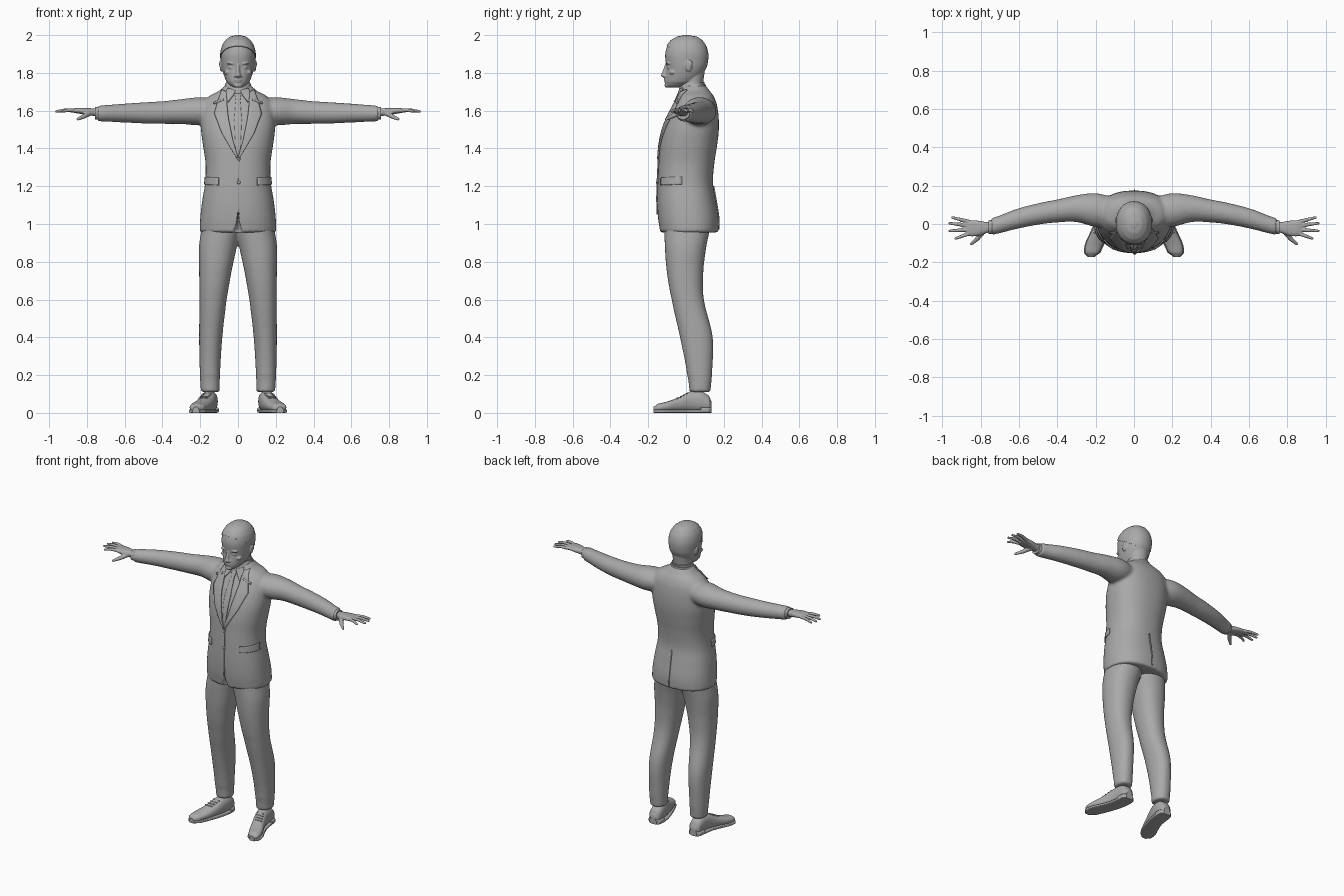
import bpy, bmesh, math
from mathutils import Vector, Matrix
from mathutils.bvhtree import BVHTree

cube = bpy.data.objects.get("Cube")
if cube:
    bpy.data.objects.remove(cube, do_unlink=True)

grey = bpy.data.materials.new("plain_grey")
grey.use_nodes = True
COLOR = (0.4, 0.4, 0.4, 1)
grey.diffuse_color = COLOR
grey.node_tree.nodes["Principled BSDF"].inputs["Base Color"].default_value = COLOR


def finish(bm, name, voxel=0, smooth=0, thick=0):
    """Turn a bmesh into a named, shaded object."""
    bmesh.ops.recalc_face_normals(bm, faces=bm.faces)
    me = bpy.data.meshes.new(name)
    bm.to_mesh(me)
    bm.free()
    me.materials.append(grey)
    me.shade_smooth()
    if not voxel:
        me.set_sharp_from_angle(angle=math.radians(45))
    ob = bpy.data.objects.new(name, me)
    bpy.context.collection.objects.link(ob)
    if voxel:
        m = ob.modifiers.new("fuse", 'REMESH')
        m.mode, m.voxel_size, m.use_smooth_shade = 'VOXEL', voxel, True
    if smooth:
        m = ob.modifiers.new("soften", 'SMOOTH')
        m.factor, m.iterations = 0.5, smooth
    if thick:
        m = ob.modifiers.new("thickness", 'SOLIDIFY')
        m.thickness, m.offset = thick, 0
    return ob


def loft(bm, axis, rings, p=2, seg=32, steps=5):
    """Skin smooth superellipse rings (t, a, b, ra, rb) along an axis."""
    rings = [Vector(r) for r in rings]
    dense = []
    for i in range(len(rings) - 1):
        a, b = rings[i], rings[i + 1]
        before, after = rings[max(i - 1, 0)], rings[min(i + 2, len(rings) - 1)]
        for k in range(steps):
            t = k / steps
            v = 0.5 * (2 * a + (b - before) * t + (2 * before - 5 * a + 4 * b - after) * t * t
                       + (3 * a - before - 3 * b + after) * t ** 3)
            v[0] = a[0] + (b[0] - a[0]) * t
            dense.append(v)
    dense.append(rings[-1])
    loops = []
    for t, a, b, ra, rb in dense:
        row = []
        for k in range(seg):
            c, s = math.cos(math.tau * k / seg), math.sin(math.tau * k / seg)
            u = a + ra * math.copysign(abs(c) ** (2 / p), c)
            v = b + rb * math.copysign(abs(s) ** (2 / p), s)
            row.append(bm.verts.new({'x': (t, u, v), 'y': (u, t, v), 'z': (u, v, t)}[axis]))
        loops.append(row)
    for r0, r1 in zip(loops, loops[1:]):
        for k in range(seg):
            n = (k + 1) % seg
            bm.faces.new((r0[k], r0[n], r1[n], r1[k]))
    bm.faces.new(loops[0])
    bm.faces.new(loops[-1])


def span(z, x0, x1, y0, y1):
    return (z, (x0 + x1) / 2, (y0 + y1) / 2, (x1 - x0) / 2, (y1 - y0) / 2)


def ball(bm, c, r):
    m = Matrix.Translation(c) @ Matrix.Diagonal((*r, 1))
    bmesh.ops.create_uvsphere(bm, u_segments=20, v_segments=12, radius=1, matrix=m)


def rod(bm, p, q, r0, r1):
    """Tapered rod with round ends."""
    p, q = Vector(p), Vector(q)
    m = Matrix.Translation((p + q) / 2) @ (q - p).to_track_quat('Z', 'Y').to_matrix().to_4x4()
    bmesh.ops.create_cone(bm, cap_ends=True, segments=14, radius1=r0, radius2=r1,
                          depth=(q - p).length, matrix=m)
    ball(bm, p, (r0,) * 3)
    ball(bm, q, (r1,) * 3)


def mirror(bm):
    new = bmesh.ops.duplicate(bm, geom=bm.verts[:] + bm.edges[:] + bm.faces[:])["geom"]
    verts = [g for g in new if isinstance(g, bmesh.types.BMVert)]
    bmesh.ops.scale(bm, vec=(-1, 1, 1), verts=verts)
    bmesh.ops.reverse_faces(bm, faces=[g for g in new if isinstance(g, bmesh.types.BMFace)])


# Jacket: trunk and sleeves fused into one cloth surface
bm = bmesh.new()
trunk = [(.955, .203, -.138, .172), (1.03, .2, -.148, .172), (1.12, .19, -.152, .158),
         (1.22, .174, -.15, .143), (1.32, .172, -.145, .15), (1.42, .186, -.138, .165),
         (1.5, .196, -.122, .174), (1.58, .195, -.092, .172), (1.64, .185, -.06, .162),
         (1.68, .15, -.038, .145), (1.705, .1, -.028, .125), (1.735, .07, -.02, .105)]
loft(bm, 'z', [span(z, -w, w, f, b) for z, w, f, b in trunk], p=2.3, seg=48)
sleeve = [(.1, .065, 1.6, .075, .06), (.2, .073, 1.597, .088, .074), (.3, .08, 1.595, .07, .066),
          (.4, .068, 1.59, .06, .06), (.5, .052, 1.588, .056, .056), (.62, .024, 1.587, .052, .049),
          (.745, -.013, 1.585, .044, .042)]
arm = bmesh.new()
loft(arm, 'x', sleeve)
mirror(arm)
tmp = bpy.data.meshes.new("sleeves")
arm.to_mesh(tmp)
arm.free()
bm.from_mesh(tmp)
bpy.data.meshes.remove(tmp)
jacket = finish(bm, "jacket", voxel=.009, smooth=6)

# Rounded opening at the jacket's front hem
bm = bmesh.new()
loft(bm, 'z', [(z, 0, -.17, w, .06) for z, w in ((.93, .045), (.965, .03), (1.0, .012), (1.06, .002))], seg=16)
cutter = finish(bm, "hem_cutter")
cutter.hide_render = True
cutter.hide_set(True)
cut = jacket.modifiers.new("hem_opening", 'BOOLEAN')
cut.operation, cut.object = 'DIFFERENCE', cutter

cloth = BVHTree.FromObject(jacket, bpy.context.evaluated_depsgraph_get())


def on_cloth(u, z, mode, lift):
    """Point lifted off the jacket; u is x for front/back and an angle for side."""
    if mode == "side":
        d = Vector((-math.sin(u), math.cos(u), 0))
        start = Vector((0, 0, z)) - d
    else:
        d = Vector((0, 1 if mode == "front" else -1, 0))
        start = Vector((u, 0, z)) - d
    hit = cloth.ray_cast(start, d)[0] or Vector((u, -.02, z))
    return hit - d * lift


def drape(name, edge_a, edge_b, mode="front", lift=.003, thick=.006, both=False, n=8):
    """Thin plate between two edges, laid on the jacket."""
    bm = bmesh.new()
    rows = []
    for i in range(len(edge_a) - 1):
        for k in range(n + (i == len(edge_a) - 2)):
            a = Vector(edge_a[i]).lerp(Vector(edge_a[i + 1]), k / n)
            b = Vector(edge_b[i]).lerp(Vector(edge_b[i + 1]), k / n)
            rows.append([bm.verts.new(on_cloth(*a.lerp(b, j / 6), mode, lift)) for j in range(7)])
    for r0, r1 in zip(rows, rows[1:]):
        for j in range(6):
            bm.faces.new((r0[j], r0[j + 1], r1[j + 1], r1[j]))
    if both:
        mirror(bm)
    return finish(bm, name, thick=thick)


# Jacket details
drape("lapels", [(.06, 1.7), (.058, 1.63), (.05, 1.56), (.028, 1.45), (.001, 1.355)],
      [(.085, 1.71), (.108, 1.645), (.125, 1.585), (.085, 1.48), (.006, 1.345)], lift=.005, thick=.009, both=True)
drape("collar_notches", [(.075, 1.655), (.128, 1.635)], [(.078, 1.665), (.128, 1.645)], lift=.01, both=True)
drape("pocket_flaps", [(.66, 1.245), (1.45, 1.25)], [(.66, 1.205), (1.45, 1.21)], "side", both=True)
drape("front_edge", [(0, 1.35), (.003, 1.05)], [(.007, 1.35), (.008, 1.05)])
drape("back_vent", [(0, 1.2), (0, .97)], [(.006, 1.2), (.006, .97)], "back")
drape("tie", [(-.017, 1.69), (-.011, 1.655), (-.02, 1.55), (-.012, 1.4), (-.001, 1.36)],
      [(.017, 1.69), (.011, 1.655), (.02, 1.55), (.012, 1.4), (.001, 1.36)])
drape("shirt_collar_points", [(.012, 1.705), (.022, 1.685), (.052, 1.645)],
      [(.055, 1.72), (.062, 1.7), (.058, 1.65)], lift=.008, thick=.008, both=True)
bm = bmesh.new()
for z in (1.345, 1.22):
    ball(bm, on_cloth(.004, z, "front", .004), (.009, .005, .009))
finish(bm, "jacket_buttons")

# Collars around the neck
bm = bmesh.new()
loft(bm, 'z', [(1.69, 0, .04, .09, .078), (1.715, 0, .042, .08, .068), (1.74, 0, .046, .068, .058)])
finish(bm, "jacket_collar")
bm = bmesh.new()
loft(bm, 'z', [(1.69, 0, .028, .072, .07), (1.73, 0, .032, .068, .064), (1.752, 0, .038, .064, .06)])
finish(bm, "shirt_collar")

# Trousers
bm = bmesh.new()
leg = [(.11, .097, .197, .018, .13), (.2, .095, .202, .006, .138), (.4, .083, .206, -.032, .142),
       (.6, .06, .204, -.076, .095), (.75, .034, .206, -.102, .092), (.88, .006, .207, -.112, .108),
       (1.0, -.02, .19, -.115, .13)]
loft(bm, 'z', [span(*r) for r in leg], p=2.2)
mirror(bm)
finish(bm, "trousers", voxel=.009, smooth=5)

# Shoes: heel-to-toe sections of y, centre x, half width, top
last = [(.136, .148, .02, .06), (.122, .148, .036, .09), (.08, .149, .042, .115), (.02, .158, .042, .112),
        (-.04, .178, .044, .082), (-.1, .203, .046, .06), (-.15, .218, .037, .048), (-.172, .223, .014, .032)]
bm = bmesh.new()
loft(bm, 'y', [(y, x, (top + .006) / 2, w, (top - .006) / 2) for y, x, w, top in last], p=2.3)
mirror(bm)
finish(bm, "shoe_uppers")
bm = bmesh.new()
loft(bm, 'y', [(y, x, .009, w + .005, .009) for y, x, w, _ in last], p=5)
loft(bm, 'y', [(y, x, .015, w + .006, .015) for y, x, w, _ in last[:3]], p=5)
mirror(bm)
finish(bm, "shoe_soles")
bm = bmesh.new()
for i in range(4):
    y, z, x = .005 - .017 * i, .108 - .008 * i, .163 + .007 * i
    rod(bm, (x - .022, y, z - .006), (x + .022, y, z - .006), .004, .004)
mirror(bm)
finish(bm, "shoe_laces")

# Hands and shirt cuffs
bm = bmesh.new()
loft(bm, 'x', [(.72, -.012, 1.588, .026, .022), (.765, -.018, 1.592, .028, .02),
               (.81, -.022, 1.597, .039, .018), (.85, -.022, 1.6, .042, .015), (.872, -.02, 1.6, .038, .011)], p=2.4)
for knuckle, tip in (((.86, .012), (.947, .034)), ((.868, -.008), (.962, .004)),
                     ((.868, -.03), (.962, -.036)), ((.86, -.05), (.93, -.076))):
    mid = ((knuckle[0] + tip[0]) / 2, (knuckle[1] + tip[1]) / 2, 1.603)
    rod(bm, (*knuckle, 1.6), mid, .0105, .0095)
    rod(bm, mid, (*tip, 1.596), .0095, .007)
rod(bm, (.785, -.035, 1.588), (.815, -.075, 1.57), .016, .012)
rod(bm, (.815, -.075, 1.57), (.848, -.104, 1.555), .012, .008)
mirror(bm)
finish(bm, "hands", voxel=.004, smooth=3)
bm = bmesh.new()
loft(bm, 'x', [(.73, -.013, 1.586, .037, .035), (.758, -.017, 1.587, .036, .033)], p=2.2)
mirror(bm)
finish(bm, "shirt_cuffs")

# Head: skull, neck and facial features fused together
skull = [(1.722, .022, -.098, -.04), (1.732, .04, -.107, .01), (1.752, .06, -.11, .05), (1.785, .074, -.108, .085),
         (1.825, .085, -.103, .106), (1.86, .089, -.108, .114), (1.9, .09, -.11, .115), (1.94, .081, -.1, .104),
         (1.97, .062, -.077, .083), (1.988, .038, -.045, .055), (1.996, .01, -.01, .015)]
bm = bmesh.new()
loft(bm, 'z', [span(z, -w, w, f, b) for z, w, f, b in skull], p=2.15, seg=40)
loft(bm, 'z', [(1.67, 0, .035, .062, .06), (1.74, 0, .035, .058, .056), (1.82, 0, .045, .06, .055)])
loft(bm, 'z', [(1.775, 0, -.108, .012, .012), (1.784, 0, -.116, .016, .017),
               (1.8, 0, -.113, .011, .014), (1.845, 0, -.102, .008, .01)], seg=16)
ball(bm, (0, -.107, 1.764), (.022, .01, .005))
ball(bm, (0, -.104, 1.754), (.019, .012, .006))
ball(bm, (0, -.1, 1.734), (.022, .014, .013))
for s in (-1, 1):
    ball(bm, (s * .014, -.108, 1.782), (.008, .01, .007))
    ball(bm, (s * .035, -.09, 1.829), (.015, .01, .007))
    ball(bm, (s * .035, -.092, 1.85), (.025, .016, .006))
    ball(bm, (s * .055, -.07, 1.803), (.018, .018, .012))
    ball(bm, (s * .088, .014, 1.838), (.009, .018, .031))
    ball(bm, (s * .094, .022, 1.848), (.006, .011, .02))
finish(bm, "head", voxel=.004, smooth=3)

# Short hair, trimmed along a slanted hairline
bm = bmesh.new()
loft(bm, 'z', [span(z + .004, -w - .004, w + .004, f - .003, b + .003) for z, w, f, b in skull[3:]], p=2.15, seg=40)
cutout = bmesh.ops.bisect_plane(bm, geom=bm.verts[:] + bm.edges[:] + bm.faces[:], plane_co=(0, -.1, 1.94),
                                plane_no=(0, .62, 1), clear_inner=True)["geom_cut"]
bmesh.ops.holes_fill(bm, edges=[g for g in cutout if isinstance(g, bmesh.types.BMEdge)])
finish(bm, "hair")
